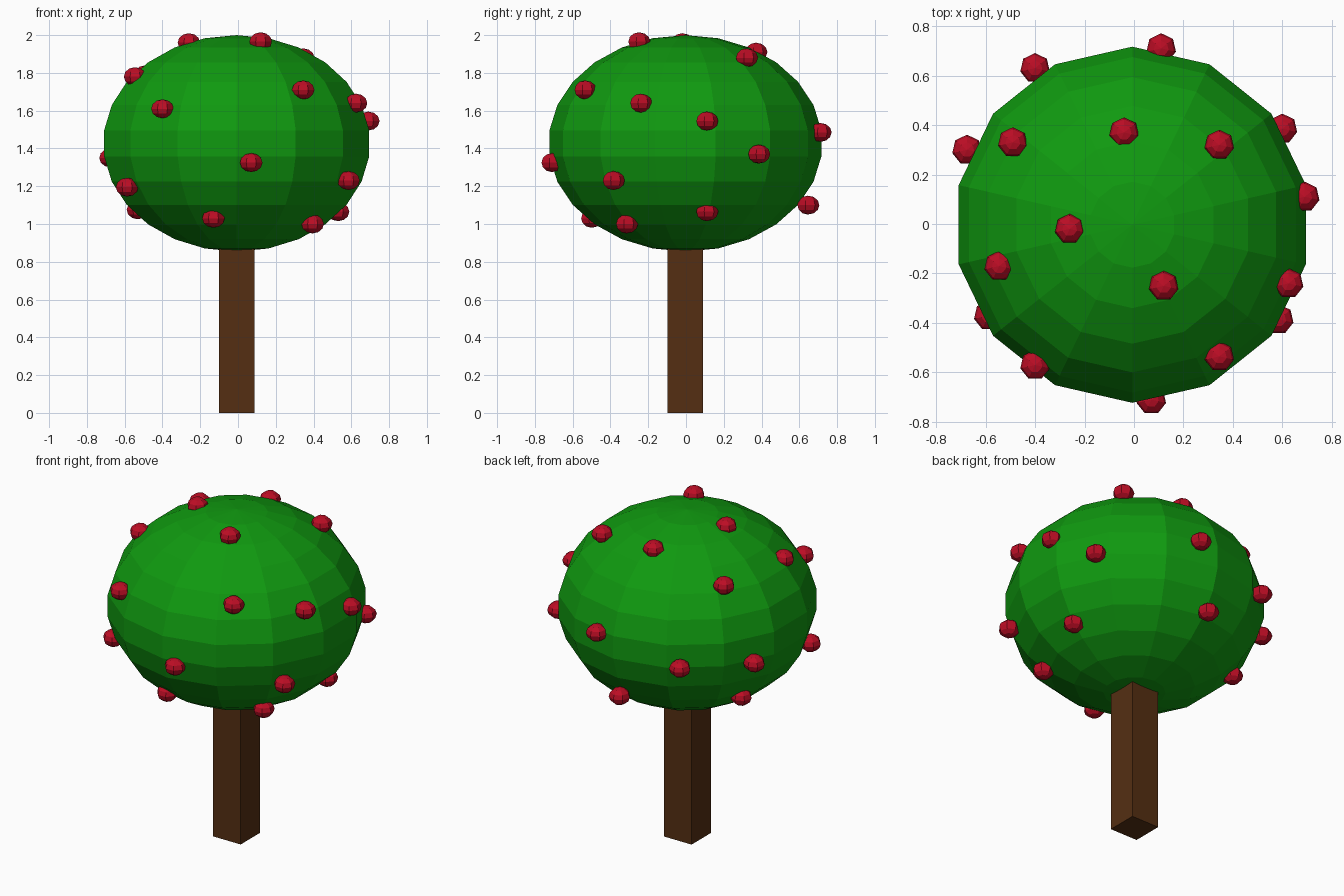
import bpy, bmesh
from math import sin, cos, pi

if "Cube" in bpy.data.objects:
    bpy.data.objects.remove(bpy.data.objects["Cube"])


def material(name, rgb):
    m = bpy.data.materials.new(name)
    m.diffuse_color = (*rgb, 1.0)
    m.use_nodes = True
    m.node_tree.nodes["Principled BSDF"].inputs["Base Color"].default_value = m.diffuse_color
    return m


def add_object(name, bm, mat, loc):
    bmesh.ops.recalc_face_normals(bm, faces=bm.faces)
    me = bpy.data.meshes.new(name)
    bm.to_mesh(me)
    bm.free()
    me.materials.append(mat)
    ob = bpy.data.objects.new(name, me)
    ob.location = loc
    bpy.context.collection.objects.link(ob)
    return ob


def ellipsoid(segments, rings, r, h, start):
    """Flat-shaded UV ellipsoid whose first meridian lies at angle start."""
    bm = bmesh.new()
    rows = []
    for i in range(1, rings):
        t = pi * i / rings
        rows.append([bm.verts.new((r * sin(t) * cos(start + 2 * pi * k / segments),
                                   r * sin(t) * sin(start + 2 * pi * k / segments),
                                   h * cos(t))) for k in range(segments)])
    top, bottom = bm.verts.new((0, 0, h)), bm.verts.new((0, 0, -h))
    for k in range(segments):
        n = (k + 1) % segments
        bm.faces.new((top, rows[0][k], rows[0][n]))
        bm.faces.new((bottom, rows[-1][n], rows[-1][k]))
        for a, b in zip(rows, rows[1:]):
            bm.faces.new((a[k], b[k], b[n], a[n]))
    return bm


leaf_green = material("leaf green", (0.005, 0.32, 0.005))
fruit_red = material("fruit red", (0.5, 0.004, 0.018))
bark_brown = material("bark brown", (0.09, 0.028, 0.006))

# Square trunk, running a little way into the crown
bm = bmesh.new()
bmesh.ops.create_cube(bm, size=1.0)
for v in bm.verts:
    v.co = (v.co.x * 0.187, v.co.y * 0.187, (v.co.z + 0.5) * 1.0)
add_object("trunk", bm, bark_brown, (-0.007, -0.004, 0))

# Squashed, faceted crown
add_object("crown", ellipsoid(14, 13, 0.725, 0.573, pi / 2), leaf_green,
           (-0.007, -0.003, 1.427))

# Fruit scattered over the crown
fruit = [
    (-0.26, -0.02, 1.96), (0.12, -0.25, 1.965), (-0.04, 0.37, 1.91),
    (0.345, 0.32, 1.88), (-0.49, 0.33, 1.79), (-0.545, -0.17, 1.78),
    (-0.40, 0.63, 1.37), (0.0, 0.645, 1.10), (-0.675, 0.30, 1.35),
    (0.11, 0.71, 1.485), (0.60, 0.385, 1.37), (0.69, 0.11, 1.545),
    (0.625, -0.24, 1.64), (0.585, -0.385, 1.23), (0.345, -0.535, 1.71),
    (0.07, -0.71, 1.325), (-0.40, -0.57, 1.61), (-0.587, -0.37, 1.195),
    (-0.13, -0.50, 1.03), (0.395, -0.315, 1.0), (-0.53, 0.22, 1.075),
    (0.53, 0.11, 1.065),
]
for i, p in enumerate(fruit, 1):
    add_object(f"fruit_{i}", ellipsoid(7, 6, 0.061, 0.05, pi / 2), fruit_red, p)
